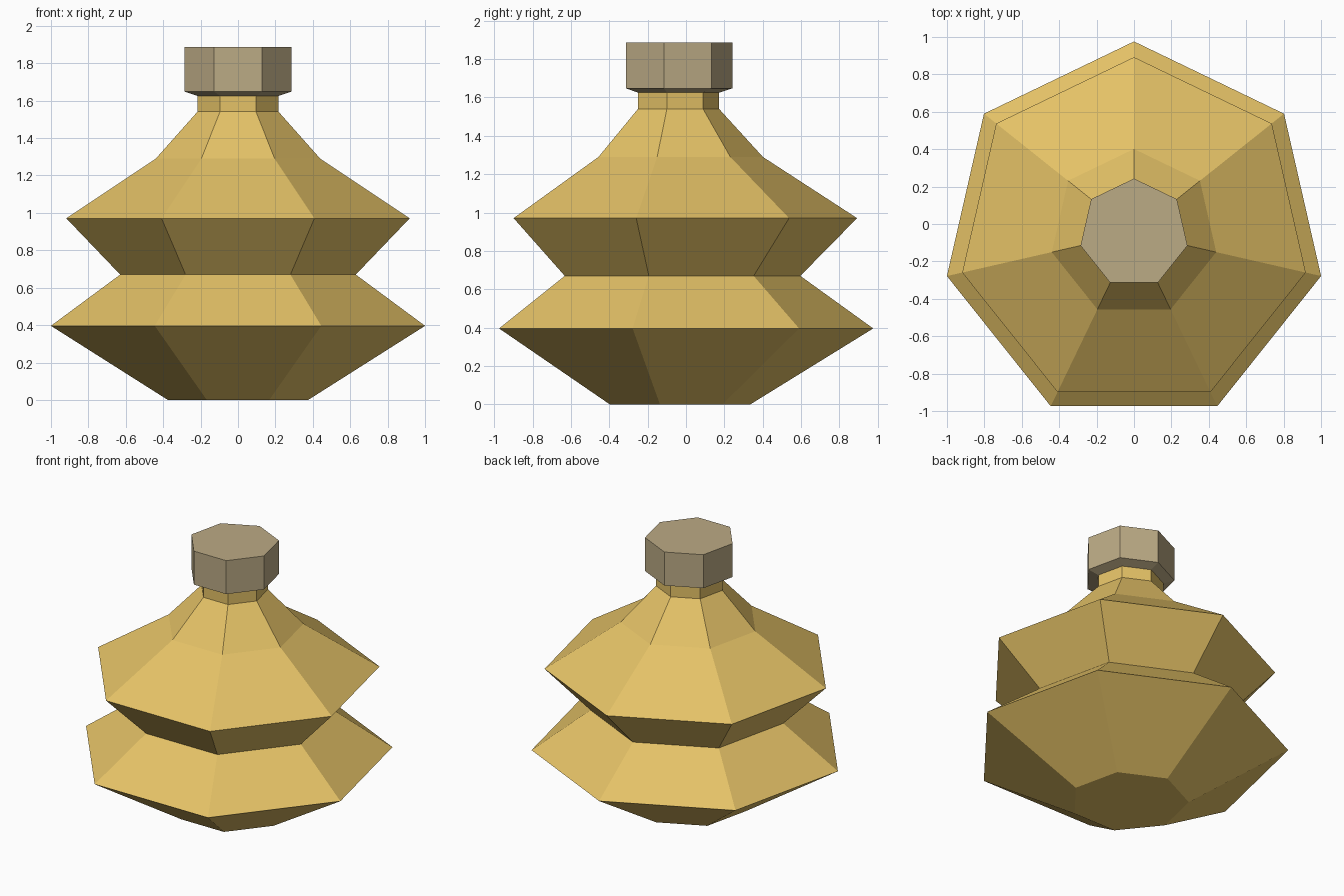
import bpy
import bmesh
from math import sin, cos, tau

if "Cube" in bpy.data.objects:
    bpy.data.objects.remove(bpy.data.objects["Cube"], do_unlink=True)

SIDES = 7
CENTRE_Y = -0.05


def material(name, colour):
    mat = bpy.data.materials.new(name)
    mat.use_nodes = True
    mat.diffuse_color = (*colour, 1)
    bsdf = mat.node_tree.nodes["Principled BSDF"]
    bsdf.inputs["Base Color"].default_value = (*colour, 1)
    bsdf.inputs["Roughness"].default_value = 0.8
    return mat


def turned_part(name, profile, mat):
    """Closed seven-sided solid from (radius, height) pairs, a corner at the back."""
    bm = bmesh.new()
    rings = []
    for radius, z in profile:
        angles = [tau * i / SIDES for i in range(SIDES)]
        rings.append([bm.verts.new((-radius * sin(a), radius * cos(a), z)) for a in angles])
    for low, high in zip(rings, rings[1:]):
        for i in range(SIDES):
            j = (i + 1) % SIDES
            bm.faces.new((low[i], low[j], high[j], high[i]))
    bm.faces.new(rings[0][::-1])
    bm.faces.new(rings[-1])
    bmesh.ops.recalc_face_normals(bm, faces=bm.faces)
    mesh = bpy.data.meshes.new(name)
    bm.to_mesh(mesh)
    bm.free()
    mesh.materials.append(mat)
    obj = bpy.data.objects.new(name, mesh)
    obj.location.y = CENTRE_Y
    bpy.context.collection.objects.link(obj)
    return obj


gold = material("gold", (0.78, 0.54, 0.135))
stopper_grey = material("warm_grey", (0.50, 0.405, 0.235))

# Two-tiered bottle body with a short neck
turned_part("bottle_body", [
    (0.385, 0), (1.026, 0.396), (0.646, 0.67), (0.942, 0.971),
    (0.451, 1.29), (0.222, 1.541), (0.222, 1.625),
], gold)

# Stopper with a bevelled underside
turned_part("stopper", [(0.222, 1.625), (0.293, 1.648), (0.293, 1.886)], stopper_grey)
